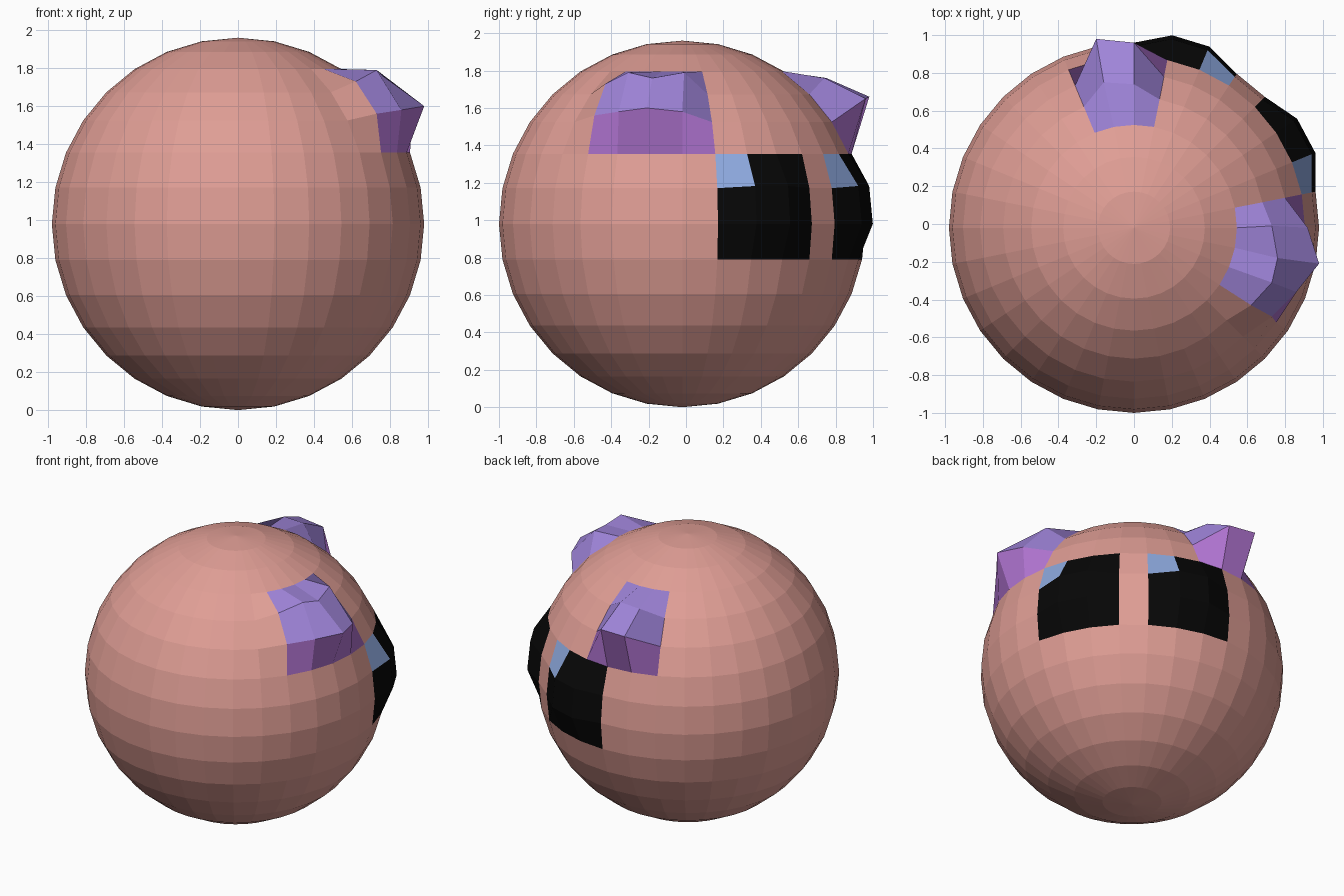
import bpy, bmesh
from math import sin, cos, radians
from mathutils import Vector

if "Cube" in bpy.data.objects:
    bpy.data.objects.remove(bpy.data.objects["Cube"])

SEG, RINGS = 32, 16
R = 0.98
CENTRE = Vector((0, -0.02, 0.98))


def material(name, rgb):
    m = bpy.data.materials.new(name)
    m.diffuse_color = (*rgb, 1)
    m.use_nodes = True
    m.node_tree.nodes["Principled BSDF"].inputs["Base Color"].default_value = m.diffuse_color
    return m


skin = material("skin_pink", (0.74, 0.34, 0.30))
black = material("eye_black", (0.002, 0.002, 0.002))
blue = material("eye_highlight_blue", (0.27, 0.40, 0.74))
purple = material("ear_purple", (0.36, 0.24, 0.72))
mauve = material("ear_mauve", (0.45, 0.18, 0.66))

# Pulled-out grid points, keyed by (column counted from +x, row from the equator)
moved = {
    # right ear
    (-3, 3): (0.73, -0.49, 1.56), (-3, 4): (0.62, -0.43, 1.73),
    (-2, 3): (0.86, -0.36, 1.58), (-2, 4): (0.73, -0.31, 1.79),
    (-1, 3): (0.98, -0.21, 1.60), (-1, 4): (0.76, -0.18, 1.76),
    (0, 3): (0.92, -0.02, 1.58), (0, 4): (0.73, -0.01, 1.79),
    # rear ear
    (8, 3): (0.00, 0.96, 1.65), (8, 4): (0.00, 0.74, 1.76),
    (9, 3): (-0.20, 0.98, 1.66), (9, 4): (-0.16, 0.75, 1.76),
}
moved = {(k % SEG, r): Vector(p) for (k, r), p in moved.items()}


def point(k, r):
    """Position of a grid point on the ball, bulged at eyes and ears."""
    k %= SEG
    if (k, r) in moved:
        return moved[k, r]
    lon, lat = radians(k * 360 / SEG), radians(r * 180 / RINGS)
    bulge = 1.06 if k in (2, 3, 6, 7) and r in (0, 1) else 1
    return CENTRE + R * bulge * Vector((cos(lon) * cos(lat), sin(lon) * cos(lat), sin(lat)))


def cells(k0, k1, r0, r1):
    return {(k % SEG, r) for k in range(k0, k1) for r in range(r0, r1)}


def patch(name, parts):
    """One object from grid cells; parts is a list of (cells, material)."""
    bm = bmesh.new()
    for i, (group, _) in enumerate(parts):
        for k, r in sorted(group):
            corners = [point(k, r)]
            if r > -RINGS // 2:
                corners.append(point(k + 1, r))
            corners.append(point(k + 1, r + 1))
            if r < RINGS // 2 - 1:
                corners.append(point(k, r + 1))
            bm.faces.new([bm.verts.new(c) for c in corners]).material_index = i
    bmesh.ops.remove_doubles(bm, verts=bm.verts[:], dist=0.0005)
    me = bpy.data.meshes.new(name)
    bm.to_mesh(me)
    bm.free()
    for _, mat in parts:
        me.materials.append(mat)
    bpy.context.collection.objects.link(bpy.data.objects.new(name, me))


used = set()

# Eyes: three by three cells with a highlight in the upper corner
for name, k in (("right_eye", 1), ("left_eye", 5)):
    eye, shine = cells(k, k + 3, -1, 2), cells(k, k + 1, 1, 2)
    patch(name, [(eye - shine, black), (shine, blue)])
    used |= eye

# Ears: mauve lower row, purple upper rows
for name, k0, k1 in (("right_ear", -3, 1), ("left_ear", 7, 10)):
    lower, upper = cells(k0, k1, 2, 3), cells(k0, k1, 3, 5)
    patch(name, [(lower, mauve), (upper, purple)])
    used |= lower | upper

# Ball body: everything that is left
patch("body", [(cells(0, SEG, -RINGS // 2, RINGS // 2) - used, skin)])
